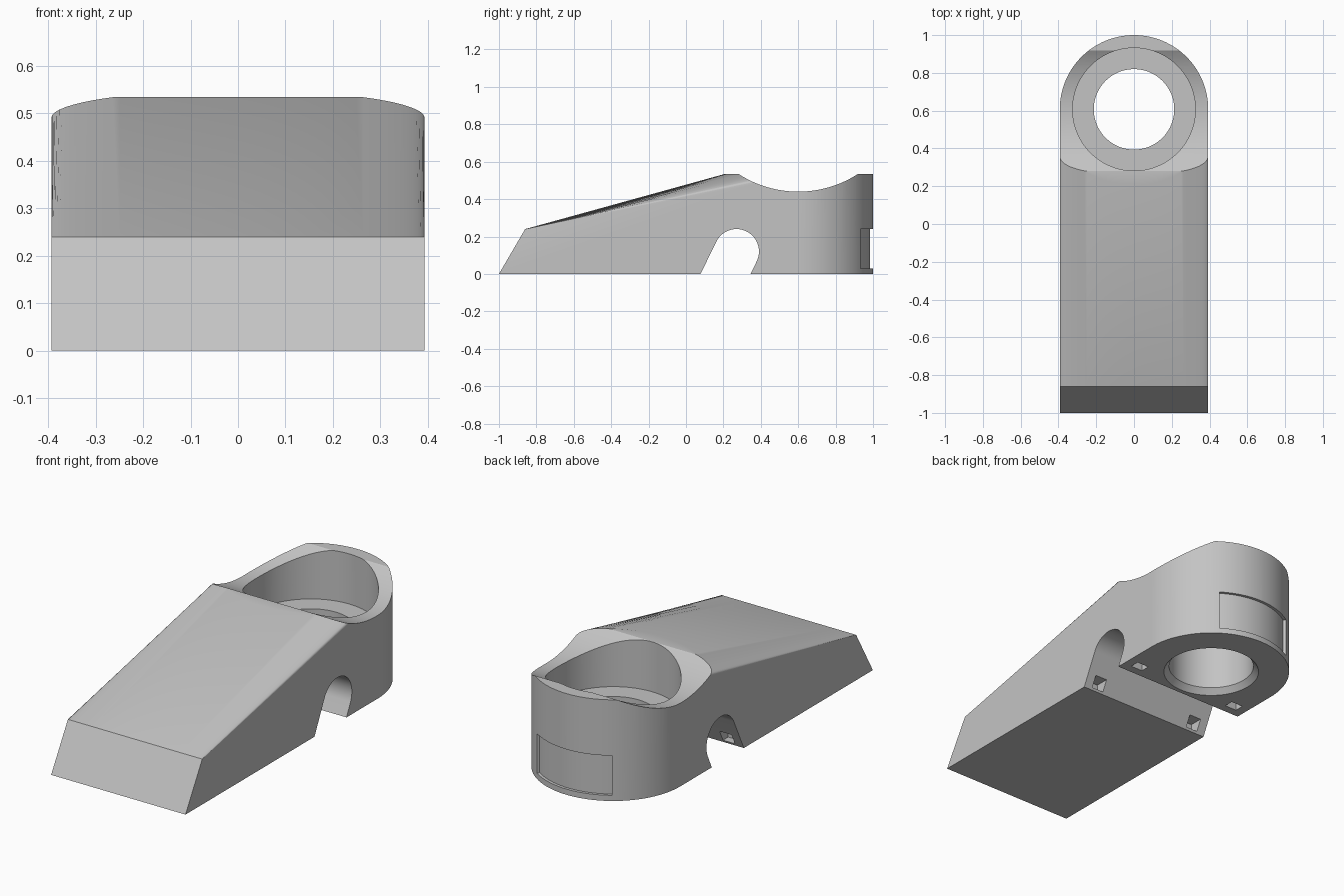
import bpy, bmesh
from math import sin, cos, pi, sqrt, radians

cube = bpy.data.objects.get("Cube")
if cube:
    bpy.data.objects.remove(cube)

R, CY, TOP = 0.393, 0.607, 0.535      # half width, ring centre, top height

grey = bpy.data.materials.new("plain grey")
grey.use_nodes = True
colour = (0.55, 0.55, 0.55, 1)
grey.diffuse_color = colour
grey.node_tree.nodes["Principled BSDF"].inputs["Base Color"].default_value = colour


def loft(name, rings):
    """Skin a list of matching closed rings and cap both ends."""
    bm = bmesh.new()
    loops = [[bm.verts.new(p) for p in ring] for ring in rings]
    n = len(loops[0])
    for a, b in zip(loops, loops[1:]):
        for i in range(n):
            j = (i + 1) % n
            bm.faces.new((a[i], a[j], b[j], b[i]))
    bm.faces.new(loops[0])
    bm.faces.new(loops[-1])
    bmesh.ops.recalc_face_normals(bm, faces=bm.faces)
    mesh = bpy.data.meshes.new(name)
    bm.to_mesh(mesh)
    bm.free()
    obj = bpy.data.objects.new(name, mesh)
    bpy.context.collection.objects.link(obj)
    mesh.materials.append(grey)
    return obj


def side_prism(name, profile, x0, x1):
    return loft(name, [[(x, y, z) for y, z in profile] for x in (x0, x1)])


def arc(cy, cz, r, a0, a1, n):
    return [(cy + r * cos(radians(a0 + (a1 - a0) * i / n)),
             cz + r * sin(radians(a0 + (a1 - a0) * i / n))) for i in range(n + 1)]


def section(x):
    """Side profile at x: crowned slope in front, round plan at the back."""
    round_off = sqrt(max(0, 1 - (x / R) ** 2))
    crest = -0.86 + (TOP - 0.24) / (0.205 + 0.071 * round_off)
    back = CY + R * round_off
    return [(x, -1, 0), (x, -0.86, 0.24), (x, crest, TOP), (x, back, TOP), (x, back, 0)]


# wedge body with a rounded rear
body = loft("wedge_body", [section(R * sin(pi * (i / 64 - 0.5))) for i in range(65)])

cutters = []

# saddle dip across the ring
cutters.append(side_prism("saddle_cutter", arc(0.6, 1.026, 0.586, 0, 358, 179), -1, 1))

# slanted, round-topped notch through both sides
notch = [(-0.02, -0.2)] + arc(0.27, 0.12, 0.12, 155, -25, 32) + [(0.25, -0.2)]
cutters.append(side_prism("notch_cutter", notch, -1, 1))

# stepped bore with a chamfered lower rim
steps = [(0.265, -0.03), (0.213, 0.03), (0.213, 0.27), (0.325, 0.27), (0.325, 1)]
cutters.append(loft("bore_cutter", [
    [(x, y, z) for x, y in arc(0, CY, r, 0, 357, 119)] for r, z in steps]))

# shallow curved recess on the back
band = arc(0, CY, 0.378, 56, 124, 32) + arc(0, CY, 0.45, 124, 56, 32)
cutters.append(loft("recess_cutter", [[(x, y, z) for x, y in band] for z in (0.03, 0.24)]))

# small pockets in the notch wall and under the ring
for s in (-1, 1):
    for y0, y1, z0, z1 in ((0.04, 0.16, 0.012, 0.07), (0.39, 0.44, -0.05, 0.06)):
        box = [(y0, z0), (y1, z0), (y1, z1), (y0, z1)]
        cutters.append(side_prism("pocket_cutter", box, s * 0.31 - 0.035, s * 0.31 + 0.035))

bpy.context.view_layer.objects.active = body
for cutter in cutters:
    cutter.hide_render = True
    cut = body.modifiers.new("cut", "BOOLEAN")
    cut.operation = "DIFFERENCE"
    cut.solver = "EXACT"
    cut.object = cutter
    bpy.ops.object.modifier_apply(modifier=cut.name)
    bpy.data.objects.remove(cutter)

bpy.ops.object.select_all(action="DESELECT")
body.select_set(True)
bpy.ops.object.shade_smooth_by_angle(angle=radians(25))
